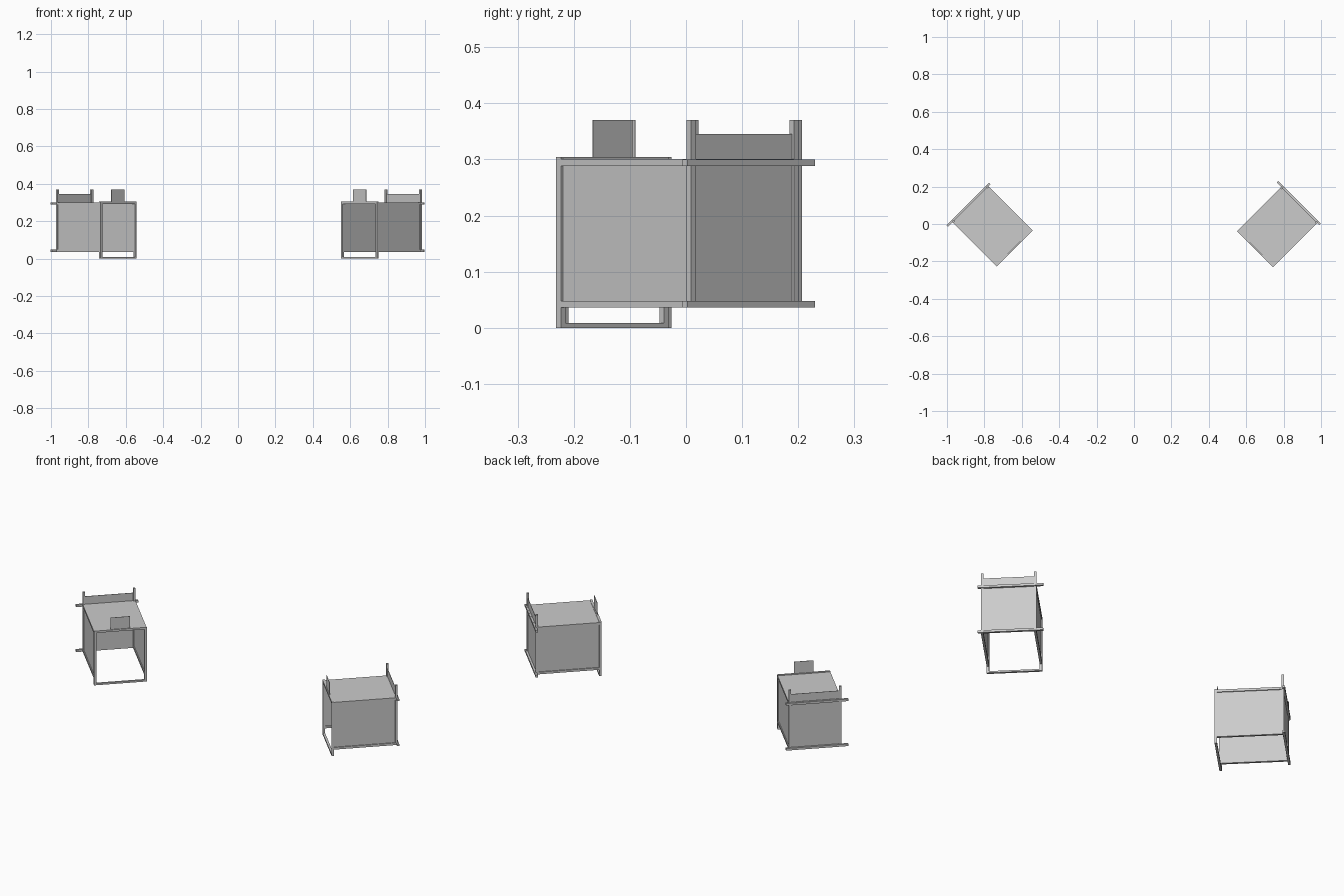
import bpy
from math import radians
from mathutils import Matrix

if "Cube" in bpy.data.objects:
    bpy.data.objects.remove(bpy.data.objects["Cube"])

T = 0.012            # tube thickness
U = 0.13             # half width to post centres
F, B = -0.164, 0.164  # front and back post lines
PANEL = 0.002


def box(name, lo, hi, place):
    """Axis-aligned box in booth space, then placed in the world."""
    bpy.ops.mesh.primitive_cube_add(size=1)
    ob = bpy.context.object
    ob.name = name
    size = [b - a for a, b in zip(lo, hi)]
    mid = [(a + b) / 2 for a, b in zip(lo, hi)]
    ob.data.transform(Matrix.Translation(mid) @ Matrix.Diagonal((*size, 1)))
    ob.matrix_world = place
    return ob


def booth(side, x, y, angle):
    place = Matrix.Translation((x, y, 0)) @ Matrix.Rotation(radians(angle), 4, 'Z')
    h = T / 2

    def part(name, lo, hi):
        box(f"{side}_{name}", lo, hi, place)

    for tag, u in (("a", -U), ("b", U)):
        # front legs and taller back posts
        part(f"front_leg_{tag}", (u - h, F - h, 0), (u + h, F + h, 0.304))
        part(f"back_post_{tag}", (u - h, B - h, 0.04), (u + h, B + h, 0.37))
        # side wall with its two rails
        part(f"side_wall_{tag}", (u - PANEL / 2, F, 0.042), (u + PANEL / 2, B, 0.3))
        for level, z in (("lower", 0.036), ("upper", 0.288)):
            part(f"side_rail_{level}_{tag}", (u - h, F - h, z), (u + h, B, z + T))

    # front frame, open in the middle
    part("front_sill", (-U, F - h, 0), (U, F + h, 0.009))
    part("front_header", (-U, F - h, 0.293), (U, F + h, 0.304))

    # overhanging back rails, longer on one side
    for level, z in (("lower", 0.036), ("upper", 0.288)):
        part(f"back_rail_{level}", (-0.17, B, z), (0.151, B + T, z + T))

    # back wall rising above the roof, roof, and small front plate
    part("back_wall", (-U, B - PANEL / 2, 0.042), (U, B + PANEL / 2, 0.345))
    part("roof", (-U - h, F - h, 0.299), (U + h, B + h, 0.301))
    part("front_plate", (-0.05, F - PANEL / 2, 0.304), (0.05, F + PANEL / 2, 0.37))


booth("left", -0.758, -0.01, 45)
booth("right", 0.767, -0.015, -45)
